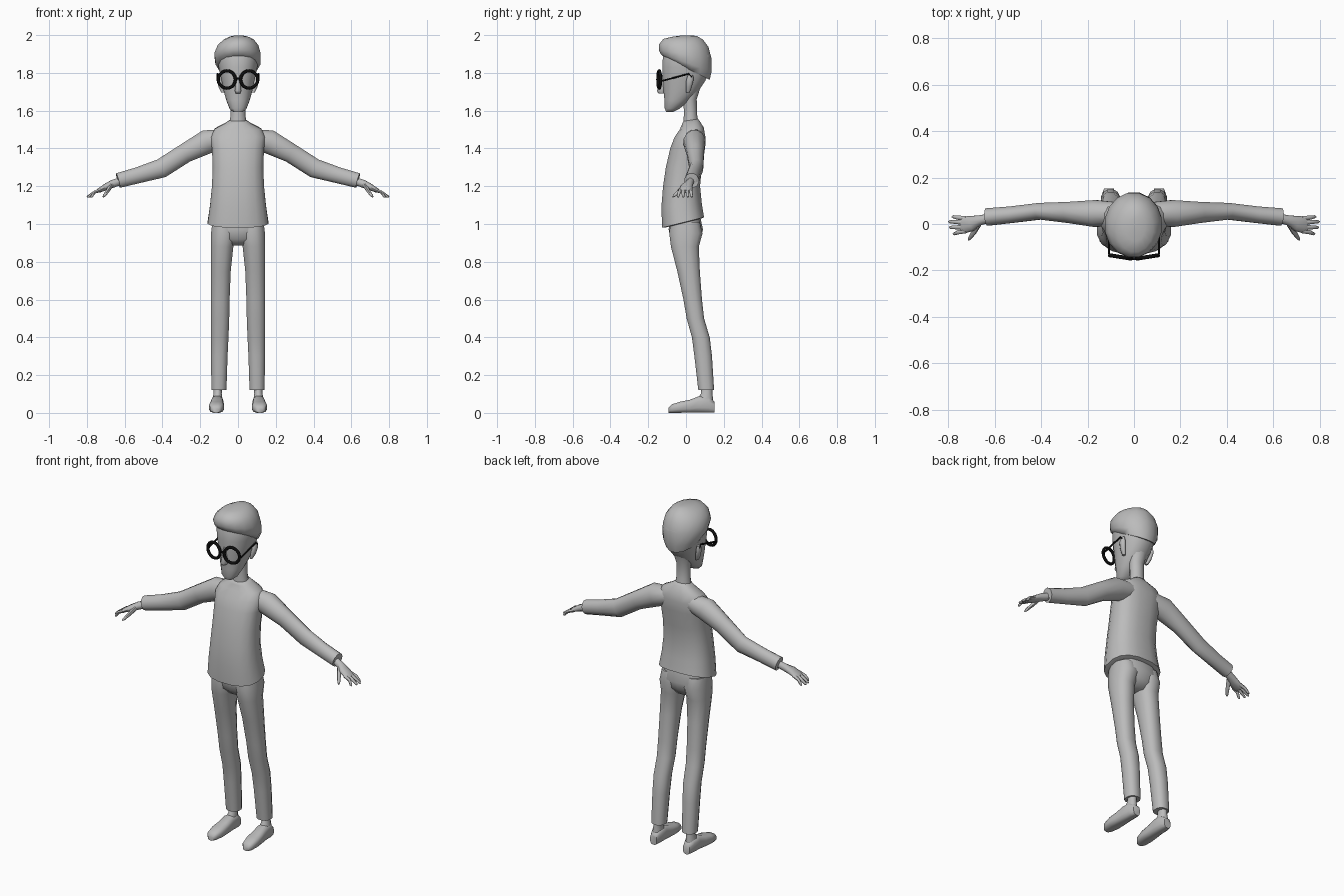
import bpy, bmesh, math
from mathutils import Vector as V


def material(name, rgb):
    m = bpy.data.materials.new(name)
    m.diffuse_color = (*rgb, 1)
    return m


GREY = material("clay grey", (0.5, 0.5, 0.5))
BLACK = material("frame black", (0.004, 0.004, 0.004))


def finish(ob, mat, mirror=False, angle=60):
    ob.data.materials.append(mat)
    ob.data.shade_smooth()
    ob.data.set_sharp_from_angle(angle=math.radians(angle))
    if mirror:
        ob.modifiers.new("mirror", 'MIRROR')
    return ob


def loft(name, rings, n=12, p=1.0, mat=GREY, mirror=False, angle=60):
    """Skin closed rings given as (centre, half axis u, half axis v)."""
    bm = bmesh.new()
    loops = []
    for c, u, v in rings:
        loop = []
        for i in range(n):
            a = 2 * math.pi * (i + 0.5) / n
            ca, sa = math.cos(a), math.sin(a)
            loop.append(bm.verts.new(V(c) + V(u) * math.copysign(abs(ca) ** p, ca)
                                     + V(v) * math.copysign(abs(sa) ** p, sa)))
        loops.append(loop)
    for a, b in zip(loops, loops[1:]):
        for i in range(n):
            j = (i + 1) % n
            bm.faces.new((a[i], a[j], b[j], b[i]))
    bm.faces.new(loops[0])
    bm.faces.new(loops[-1])
    bmesh.ops.recalc_face_normals(bm, faces=bm.faces)
    me = bpy.data.meshes.new(name)
    bm.to_mesh(me)
    bm.free()
    ob = bpy.data.objects.new(name, me)
    bpy.context.collection.objects.link(ob)
    return finish(ob, mat, mirror, angle)


def stack(name, rows, **kw):
    """Upright loft; rows are (z, x centre, half width, y front, y back, tilt)."""
    rings = []
    for z, x, rx, y0, y1, tilt in rows:
        cy, ry = (y0 + y1) / 2, (y1 - y0) / 2
        rings.append(((x, cy, z), (rx, 0, 0), (0, ry, ry * tilt)))
    return loft(name, rings, **kw)


def limb(name, rows, **kw):
    """Loft along a path; rows are (x, y, z, half height, half depth)."""
    pts = [V(r[:3]) for r in rows]
    rings = []
    for i, r in enumerate(rows):
        d = (pts[min(i + 1, len(pts) - 1)] - pts[max(i - 1, 0)]).normalized()
        side = V((0, 1, 0)) if abs(d.y) < 0.8 else V((1, 0, 0))
        up = d.cross(side).normalized()
        rings.append((pts[i], up * r[3], up.cross(d).normalized() * r[4]))
    return loft(name, rings, **kw)


# Sweater body with belly and slanted hem
stack("sweater", [
    (1.005, 0, 0.150, -0.115, 0.085, 0.25),
    (1.008, 0, 0.163, -0.128, 0.097, 0.25),
    (1.10, 0, 0.150, -0.132, 0.085, 0.1),
    (1.20, 0, 0.140, -0.123, 0.076, 0),
    (1.30, 0, 0.136, -0.108, 0.085, 0),
    (1.40, 0, 0.140, -0.085, 0.100, 0),
    (1.46, 0, 0.148, -0.062, 0.104, 0),
    (1.505, 0, 0.125, -0.035, 0.095, 0.1),
    (1.535, 0, 0.065, -0.022, 0.075, 0.15),
    (1.55, 0, 0.045, -0.015, 0.065, 0.15)], n=16, p=0.8)

# Sleeves
limb("sleeve", [
    (0.07, 0.045, 1.455, 0.050, 0.050),
    (0.165, 0.045, 1.435, 0.066, 0.060),
    (0.28, 0.050, 1.375, 0.053, 0.047),
    (0.405, 0.055, 1.295, 0.053, 0.037),
    (0.53, 0.040, 1.258, 0.044, 0.037),
    (0.635, 0.030, 1.230, 0.041, 0.039),
    (0.634, 0.030, 1.230, 0.026, 0.024)], mirror=True)

# Hands: palm, four fingers, thumb
limb("palm", [
    (0.61, 0.028, 1.232, 0.021, 0.018),
    (0.665, 0.016, 1.212, 0.022, 0.022),
    (0.70, 0.002, 1.196, 0.018, 0.033),
    (0.735, -0.004, 1.178, 0.013, 0.037),
    (0.748, -0.004, 1.172, 0.008, 0.033)], n=10, mirror=True)
for k, (y0, y1, x1) in enumerate([(0.024, 0.031, 0.785), (0.006, 0.010, 0.80),
                                  (-0.013, -0.015, 0.797), (-0.030, -0.042, 0.78)]):
    limb(f"finger_{k + 1}", [
        (0.725, y0, 1.182, 0.010, 0.010),
        (0.76, (y0 + y1) / 2, 1.168, 0.009, 0.009),
        (x1 - 0.006, y1, 1.146, 0.007, 0.007),
        (x1, y1, 1.141, 0.003, 0.003)], n=6, mirror=True)
limb("thumb", [
    (0.672, -0.002, 1.205, 0.014, 0.015),
    (0.69, -0.035, 1.175, 0.011, 0.012),
    (0.708, -0.062, 1.150, 0.008, 0.008),
    (0.714, -0.070, 1.143, 0.003, 0.003)], n=6, mirror=True)

# Trousers: hips and legs
stack("hips", [
    (1.04, 0, 0.125, -0.085, 0.075, 0),
    (0.97, 0, 0.138, -0.092, 0.090, 0),
    (0.92, 0, 0.120, -0.080, 0.075, 0),
    (0.885, 0, 0.060, -0.045, 0.045, 0)], n=14, p=0.8)
stack("trouser_leg", [
    (1.01, 0.075, 0.062, -0.085, 0.075, 0),
    (0.95, 0.076, 0.069, -0.091, 0.090, 0),
    (0.88, 0.084, 0.061, -0.082, 0.070, 0),
    (0.75, 0.091, 0.054, -0.048, 0.075, 0),
    (0.60, 0.094, 0.051, -0.015, 0.086, 0),
    (0.50, 0.095, 0.050, 0.002, 0.097, 0),
    (0.40, 0.097, 0.048, 0.030, 0.127, 0),
    (0.30, 0.099, 0.045, 0.043, 0.139, 0),
    (0.12, 0.101, 0.041, 0.064, 0.150, 0),
    (0.121, 0.105, 0.024, 0.082, 0.138, 0)], p=0.85, mirror=True)

# Ankles and shoes
stack("ankle", [
    (0.16, 0.105, 0.022, 0.085, 0.138, 0),
    (0.10, 0.108, 0.023, 0.078, 0.140, 0),
    (0.05, 0.110, 0.032, 0.040, 0.146, 0)], n=10, mirror=True)
loft("shoe", [((x, y, h), (w, 0, 0), (0, 0, h)) for y, x, w, h in [
    (-0.092, 0.116, 0.018, 0.014), (-0.075, 0.116, 0.033, 0.023),
    (-0.03, 0.114, 0.041, 0.030), (0.02, 0.112, 0.038, 0.035),
    (0.07, 0.110, 0.034, 0.045), (0.12, 0.109, 0.033, 0.043),
    (0.152, 0.108, 0.022, 0.030)]], p=0.7, mirror=True)

# Neck and head with narrow jaw
stack("neck", [
    (1.52, 0, 0.050, -0.018, 0.070, 0),
    (1.58, 0, 0.040, -0.012, 0.060, 0),
    (1.66, 0, 0.042, -0.015, 0.058, 0),
    (1.73, 0, 0.055, -0.010, 0.080, 0)])
stack("head", [
    (1.592, 0, 0.025, -0.105, -0.070, 0),
    (1.61, 0, 0.045, -0.114, -0.040, -0.1),
    (1.65, 0, 0.061, -0.115, 0.010, -0.1),
    (1.70, 0, 0.076, -0.120, 0.065, 0),
    (1.76, 0, 0.089, -0.125, 0.105, 0),
    (1.83, 0, 0.104, -0.128, 0.134, 0),
    (1.89, 0, 0.107, -0.124, 0.134, 0),
    (1.95, 0, 0.085, -0.10, 0.10, 0)], n=16, p=0.9)

# Swept hair cap with an overhanging front
stack("hair", [
    (1.825, 0, 0.102, -0.122, 0.128, -0.5),
    (1.855, 0, 0.122, -0.138, 0.138, -0.35),
    (1.90, -0.003, 0.125, -0.146, 0.137, -0.15),
    (1.945, 0, 0.110, -0.145, 0.121, -0.05),
    (1.978, 0.004, 0.080, -0.122, 0.092, -0.02),
    (1.993, 0.005, 0.045, -0.075, 0.060, 0.03),
    (1.999, 0.003, 0.015, -0.02, 0.025, 0)], n=16)

# Nose and ears
stack("nose", [
    (1.79, 0, 0.009, -0.130, -0.110, 0),
    (1.745, 0, 0.013, -0.141, -0.105, 0),
    (1.705, 0, 0.019, -0.156, -0.105, 0),
    (1.692, 0, 0.013, -0.148, -0.105, 0)], n=8)
stack("ear", [
    (1.695, 0.080, 0.008, 0.000, 0.020, 0),
    (1.725, 0.090, 0.014, -0.002, 0.032, 0),
    (1.765, 0.099, 0.014, 0.000, 0.042, 0),
    (1.790, 0.100, 0.008, 0.010, 0.038, 0)], n=8, mirror=True)

# Round glasses: rims, bridge, temples
for s, side in ((-1, "left"), (1, "right")):
    bpy.ops.mesh.primitive_torus_add(
        major_segments=20, minor_segments=8, major_radius=0.046, minor_radius=0.0085,
        location=(s * 0.059, -0.142, 1.765),
        rotation=(math.radians(90), 0, s * math.radians(9)))
    rim = bpy.context.object
    rim.name = f"glasses_rim_{side}"
    finish(rim, BLACK)
limb("glasses_bridge", [(-0.016, -0.148, 1.765, 0.006, 0.006),
                        (0, -0.150, 1.772, 0.006, 0.006),
                        (0.016, -0.148, 1.765, 0.006, 0.006)], n=6, mat=BLACK)
limb("glasses_temple", [(0.104, -0.135, 1.757, 0.005, 0.005),
                        (0.108, -0.125, 1.758, 0.005, 0.005),
                        (0.108, 0.015, 1.795, 0.005, 0.005),
                        (0.108, 0.030, 1.778, 0.004, 0.004)],
     n=6, mat=BLACK, mirror=True)
